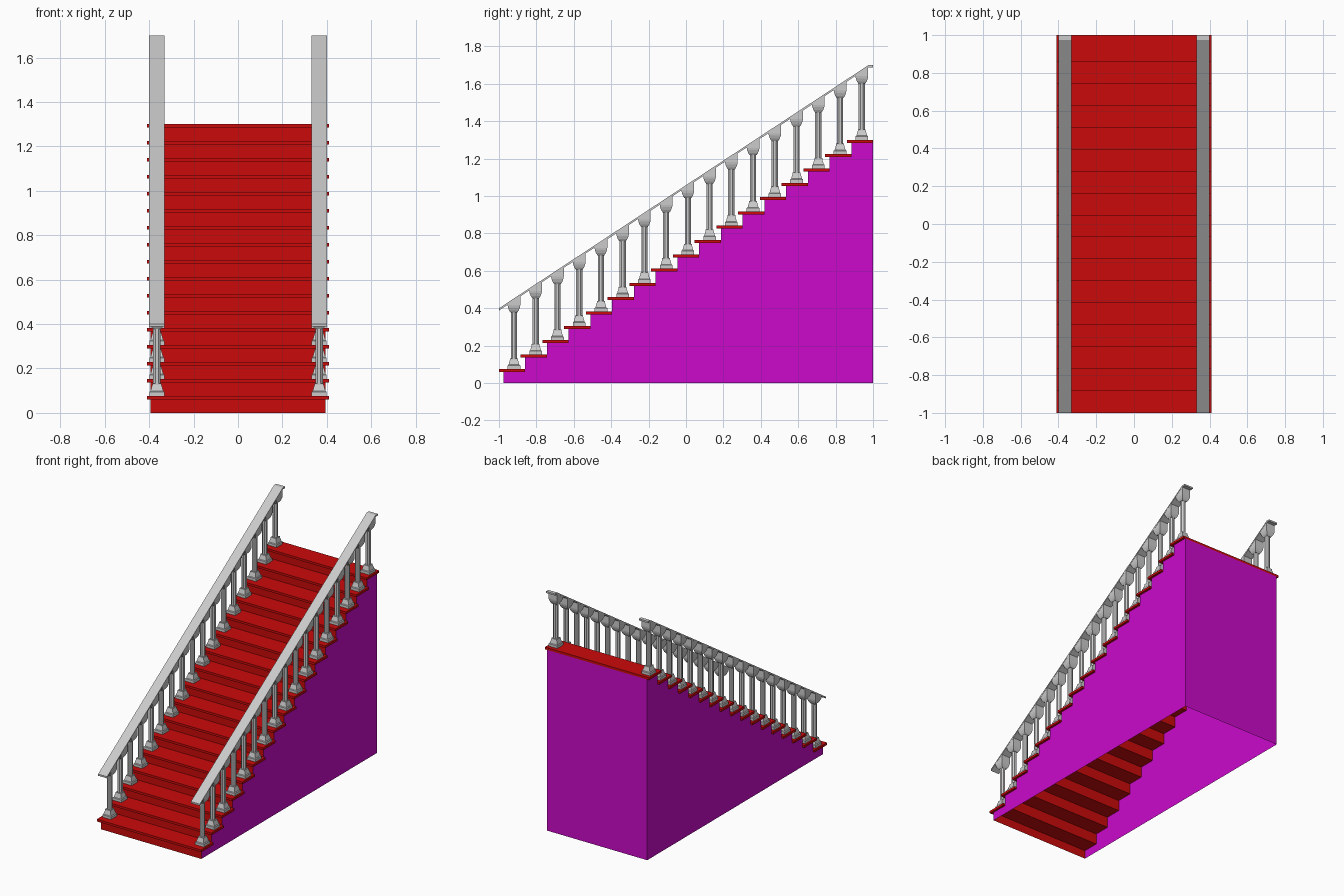
import bpy, bmesh, math

if "Cube" in bpy.data.objects:
    bpy.data.objects.remove(bpy.data.objects["Cube"])

STEPS = 17
RUN, RISE = 0.11625, 0.0765
TREAD_D, TREAD_T = 0.14, 0.016
BODY_X, TREAD_X = 0.395, 0.41
RAIL_X, RAIL_HALF, RAIL_T = 0.365, 0.035, 0.012
SLOPE = RISE / RUN


def material(name, rgb):
    m = bpy.data.materials.new(name)
    m.use_nodes = True
    m.diffuse_color = (*rgb, 1)
    m.node_tree.nodes["Principled BSDF"].inputs["Base Color"].default_value = (*rgb, 1)
    return m


red = material("red", (0.6, 0.003, 0.003))
magenta = material("magenta", (0.6, 0.003, 0.6))
grey = material("light grey", (0.6, 0.6, 0.6))


def finish(name, bm, *mats):
    bmesh.ops.recalc_face_normals(bm, faces=bm.faces)
    mesh = bpy.data.meshes.new(name)
    bm.to_mesh(mesh)
    bm.free()
    for m in mats:
        mesh.materials.append(m)
    ob = bpy.data.objects.new(name, mesh)
    bpy.context.collection.objects.link(ob)
    return ob


def extrude_profile(bm, pts, x0, x1):
    """Prism across x from a (y, z) outline."""
    a = [bm.verts.new((x0, y, z)) for y, z in pts]
    b = [bm.verts.new((x1, y, z)) for y, z in pts]
    bm.faces.new(a)
    bm.faces.new(b[::-1])
    for i in range(len(pts)):
        j = (i + 1) % len(pts)
        bm.faces.new((a[i], b[i], b[j], a[j]))


def loft(bm, rings):
    """Closed skin through rings of equal vertex count."""
    rings = [[bm.verts.new(p) for p in r] for r in rings]
    n = len(rings[0])
    for lo, hi in zip(rings, rings[1:]):
        for i in range(n):
            j = (i + 1) % n
            bm.faces.new((lo[i], lo[j], hi[j], hi[i]))
    bm.faces.new(rings[0][::-1])
    bm.faces.new(rings[-1])


def rail_top(y):
    return 0.40 + SLOPE * (y + 1)


# Hollow stair body: side walls, back wall and red risers, open underneath
outline = [(1.0, 0.0)]
for i in range(STEPS):
    y = -1 + i * RUN + TREAD_D - RUN
    outline.append((y, max(0, i * RISE - TREAD_T)))
    outline.append((y, (i + 1) * RISE - TREAD_T))
outline.append((1.0, STEPS * RISE - TREAD_T))
bm = bmesh.new()
extrude_profile(bm, outline, -BODY_X, BODY_X)
bm.normal_update()
flat = [f for f in bm.faces if abs(f.normal.z) > 0.9]
bmesh.ops.delete(bm, geom=flat, context="FACES_ONLY")
for f in bm.faces:
    is_riser = abs(f.normal.y) > 0.9 and f.calc_center_median().y < 0.99
    f.material_index = 1 if is_riser else 0
finish("stair_body", bm, magenta, red)

# Overhanging treads
bm = bmesh.new()
for i in range(STEPS):
    y, z = -1 + i * RUN, (i + 1) * RISE
    extrude_profile(bm, [(y, z - TREAD_T), (y + TREAD_D, z - TREAD_T),
                         (y + TREAD_D, z), (y, z)], -TREAD_X, TREAD_X)
finish("treads", bm, red)


def square(x, y, z, h, sloped=False):
    """Square ring, optionally sheared to follow the handrail."""
    return [(x + sx * h, y + sy * h, z + (SLOPE * sy * h if sloped else 0))
            for sx, sy in ((-1, -1), (1, -1), (1, 1), (-1, 1))]


def octagon(x, y, z, r):
    angles = [math.pi / 8 + k * math.pi / 4 for k in range(8)]
    return [(x + r * math.cos(a), y + r * math.sin(a), z) for a in angles]


for side, sx in (("right", -1), ("left", 1)):
    x = sx * RAIL_X

    # Handrail with a short level end
    bend = 0.975
    top = [(-1, rail_top(-1)), (bend, rail_top(bend)), (1, rail_top(bend))]
    bm = bmesh.new()
    extrude_profile(bm, top + [(y, z - RAIL_T) for y, z in reversed(top)],
                    x - RAIL_HALF, x + RAIL_HALF)
    finish(side + "_handrail", bm, grey)

    # Balusters: plinth, tapered foot, shaft and rounded capital
    bm = bmesh.new()
    for i in range(STEPS):
        y, z = -0.92 + i * RUN, (i + 1) * RISE
        under = rail_top(y) - RAIL_T / 2
        loft(bm, [square(x, y, z, 0.034), square(x, y, z + 0.018, 0.034),
                  square(x, y, z + 0.022, 0.029), square(x, y, z + 0.05, 0.021),
                  square(x, y, z + 0.056, 0.021)])
        loft(bm, [octagon(x, y, z + 0.05, 0.018), octagon(x, y, under - 0.05, 0.018)])
        capital = [square(x, y, under - drop, h)
                   for drop, h in ((0.07, 0.018), (0.058, 0.026), (0.042, 0.032))]
        capital.append(square(x, y, under - 0.03, 0.034))
        capital.append(square(x, y, under, 0.034, sloped=True))
        loft(bm, capital)
    finish(side + "_balusters", bm, grey)
